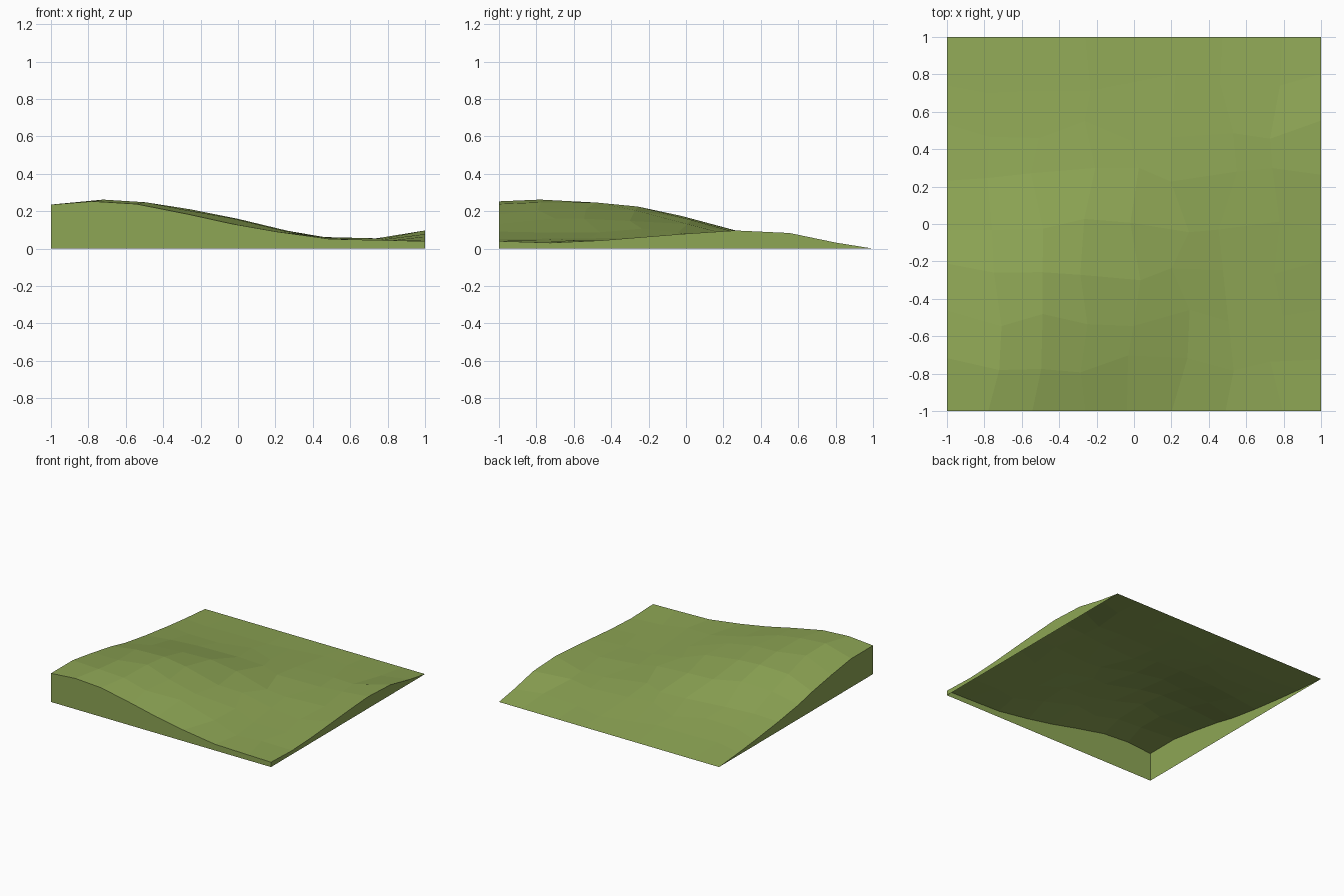
import bpy, bmesh, random

if "Cube" in bpy.data.objects:
    bpy.data.objects.remove(bpy.data.objects["Cube"])

random.seed(4)
N = 8

# Height profiles along x (-1..1), one per row from front (y=-1) to back (y=1)
ROWS = [
    [.235, .255, .235, .180, .125, .083, .050, .045, .040],
    [.240, .265, .250, .205, .155, .090, .055, .040, .030],
    [.205, .245, .250, .210, .160, .095, .055, .040, .040],
    [.165, .215, .225, .200, .155, .095, .055, .045, .060],
    [.110, .155, .170, .160, .130, .090, .055, .050, .080],
    [.075, .095, .100, .095, .085, .070, .050, .055, .097],
    [.045, .055, .055, .055, .050, .045, .040, .055, .095],
    [.020, .025, .025, .025, .020, .020, .020, .025, .040],
    [0.0] * 9,
]


def height(x, y):
    """Bilinear lookup of the hill profiles."""
    u, v = (x + 1) * N / 2, (y + 1) * N / 2
    i, j = min(int(u), N - 1), min(int(v), N - 1)
    u, v = u - i, v - j
    low = ROWS[j][i] * (1 - u) + ROWS[j][i + 1] * u
    high = ROWS[j + 1][i] * (1 - u) + ROWS[j + 1][i + 1] * u
    return low * (1 - v) + high * v


def jitter(k):
    """Grid coordinate, loosened everywhere except on the border."""
    c = -1 + 2 * k / N
    return c if k in (0, N) else c + random.uniform(-.055, .055)


bm = bmesh.new()

# Rolling top surface
grid = []
for j in range(N + 1):
    row = []
    for i in range(N + 1):
        x, y = jitter(i), jitter(j)
        row.append(bm.verts.new((x, y, height(x, y))))
    grid.append(row)
for j in range(N):
    for i in range(N):
        bm.faces.new((grid[j][i], grid[j][i + 1], grid[j + 1][i + 1], grid[j + 1][i]))


# Side walls down to the ground; the underside stays open
def wall(rim):
    rim = [v for v in rim]
    foot = [bm.verts.new((v.co.x, v.co.y, 0)) if v.co.z > 1e-6 else v for v in rim]
    for a, b, c, d in zip(rim, rim[1:], foot[1:], foot):
        corners = list(dict.fromkeys((b, a, d, c)))
        bm.faces.new(corners)


wall(grid[0])
wall([r[N] for r in grid])
wall([r[0] for r in reversed(grid)])
bmesh.ops.remove_doubles(bm, verts=bm.verts, dist=1e-5)

mesh = bpy.data.meshes.new("grass_hill")
bm.to_mesh(mesh)
bm.free()
hill = bpy.data.objects.new("grass_hill", mesh)
bpy.context.collection.objects.link(hill)

grass = bpy.data.materials.new("grass")
grass.diffuse_color = (.27, .38, .09, 1)
grass.use_nodes = True
grass.node_tree.nodes["Principled BSDF"].inputs["Base Color"].default_value = grass.diffuse_color
mesh.materials.append(grass)
